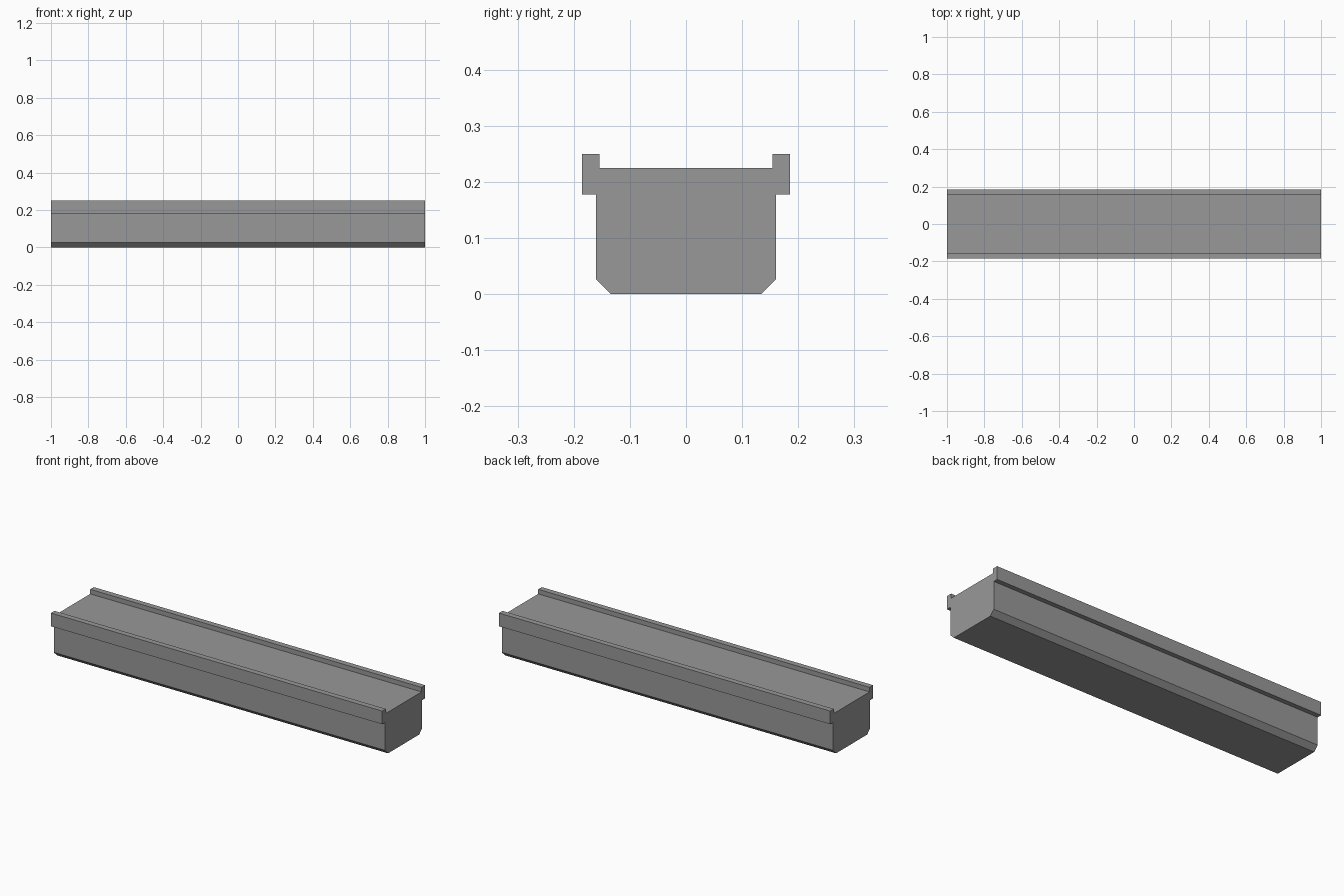
import bpy, bmesh

if "Cube" in bpy.data.objects:
    bpy.data.objects.remove(bpy.data.objects["Cube"])

LENGTH = 2.0

# Right half of the cross-section (y, z), from bottom to top
half = [(0.134, 0.0), (0.16, 0.026), (0.16, 0.178), (0.185, 0.178),
        (0.185, 0.25), (0.154, 0.25), (0.154, 0.225)]
profile = half + [(-y, z) for y, z in reversed(half)]

# Beam: chamfered body with overhanging rims, extruded along x
bm = bmesh.new()
end = bm.faces.new([bm.verts.new((-LENGTH / 2, y, z)) for y, z in profile])
ext = bmesh.ops.extrude_face_region(bm, geom=[end], use_keep_orig=True)
moved = [v for v in ext["geom"] if isinstance(v, bmesh.types.BMVert)]
bmesh.ops.translate(bm, verts=moved, vec=(LENGTH, 0, 0))
bmesh.ops.recalc_face_normals(bm, faces=bm.faces)

mesh = bpy.data.meshes.new("channel_beam")
bm.to_mesh(mesh)
bm.free()
beam = bpy.data.objects.new("channel_beam", mesh)
bpy.context.collection.objects.link(beam)

# Dark grey finish
grey = bpy.data.materials.new("dark_grey")
grey.diffuse_color = (0.315, 0.315, 0.315, 1)
grey.use_nodes = True
grey.node_tree.nodes["Principled BSDF"].inputs["Base Color"].default_value = grey.diffuse_color
mesh.materials.append(grey)
